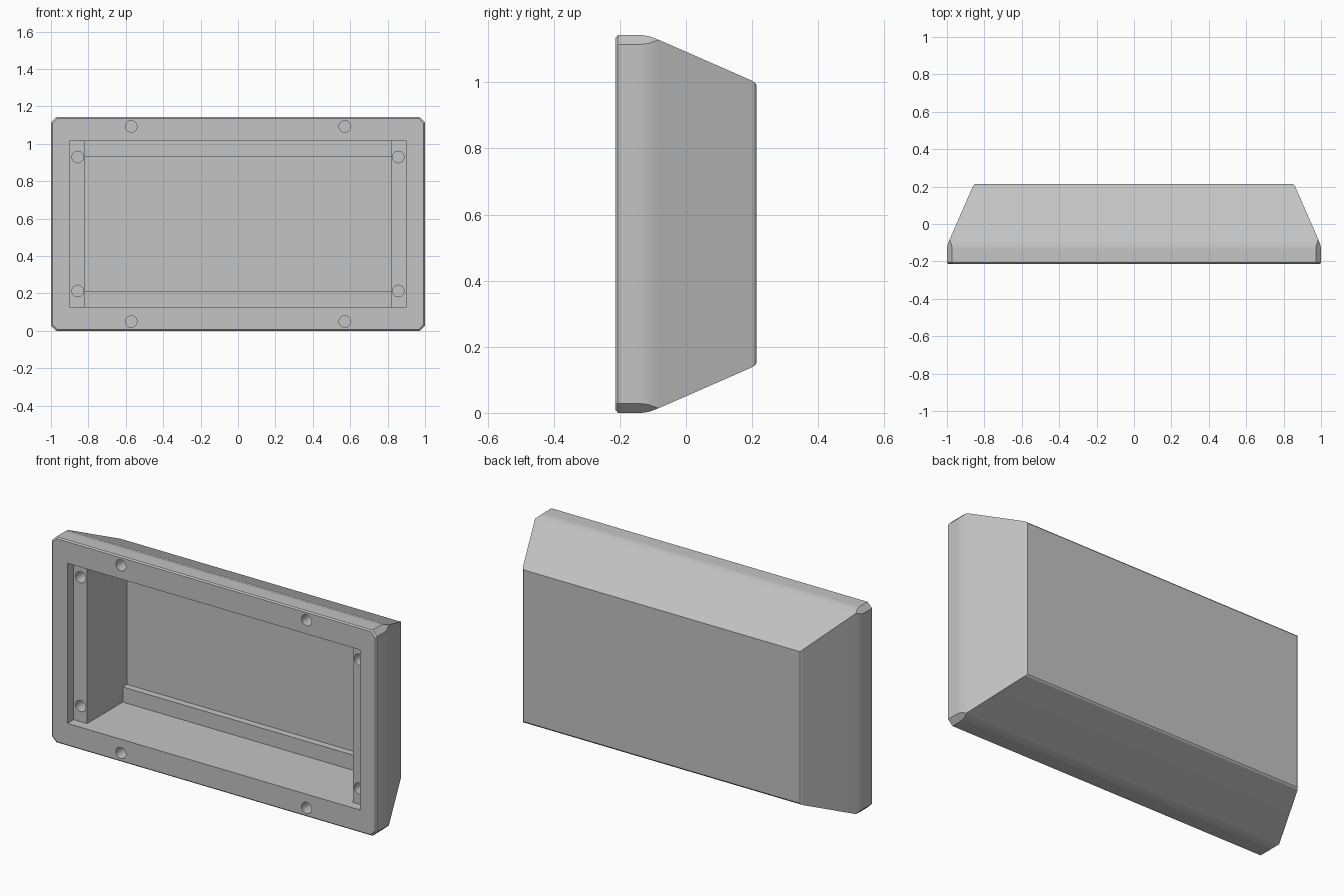
import bpy, bmesh, math
from mathutils import Matrix

if "Cube" in bpy.data.objects:
    bpy.data.objects.remove(bpy.data.objects["Cube"], do_unlink=True)

HALF_W, HALF_H, CHAMFER = 1.0, 0.5715, 0.028

grey = bpy.data.materials.new("plain grey")
grey.use_nodes = True
grey.diffuse_color = (0.55, 0.55, 0.55, 1)
grey.node_tree.nodes["Principled BSDF"].inputs["Base Color"].default_value = (0.55, 0.55, 0.55, 1)


def to_object(bm, name):
    bmesh.ops.recalc_face_normals(bm, faces=bm.faces)
    mesh = bpy.data.meshes.new(name)
    bm.to_mesh(mesh)
    bm.free()
    mesh.materials.append(grey)
    obj = bpy.data.objects.new(name, mesh)
    bpy.context.collection.objects.link(obj)
    return obj


def ring(bm, y, inset, chamfer):
    """Rectangle with cut corners at depth y."""
    w, h, c = HALF_W - inset, HALF_H - inset, chamfer
    pts = [(w, h - c), (w - c, h), (c - w, h), (-w, h - c),
           (-w, c - h), (c - w, -h), (w - c, -h), (w, c - h)]
    return [bm.verts.new((x, y, z + HALF_H)) for x, z in pts]


def cut(body, bm, name):
    cutter = to_object(bm, name)
    cutter.hide_render = True
    mod = body.modifiers.new(name, 'BOOLEAN')
    mod.operation, mod.solver, mod.object = 'DIFFERENCE', 'EXACT', cutter
    bpy.context.view_layer.objects.active = body
    bpy.ops.object.modifier_apply(modifier=mod.name)
    bpy.data.objects.remove(cutter, do_unlink=True)


def cut_box(body, half_w, half_h, y0, y1, name):
    bm = bmesh.new()
    scale = Matrix.Diagonal((2 * half_w, y1 - y0, 2 * half_h, 1))
    place = Matrix.Translation((0, (y0 + y1) / 2, HALF_H))
    bmesh.ops.create_cube(bm, size=1, matrix=place @ scale)
    cut(body, bm, name)


def cut_holes(body, x, z, y0, y1, name):
    """Four round blind holes, mirrored about the centre."""
    bm = bmesh.new()
    for sx in (-1, 1):
        for sz in (-1, 1):
            place = Matrix.Translation((sx * x, (y0 + y1) / 2, HALF_H + sz * z))
            bmesh.ops.create_cone(bm, cap_ends=True, segments=32, radius1=0.031, radius2=0.031,
                                  depth=y1 - y0, matrix=place @ Matrix.Rotation(math.pi / 2, 4, 'X'))
    cut(body, bm, name)


# Outer shell: straight rim, soft bend, tapered back (depth, inset)
profile = [(-0.213, 0.007), (-0.206, 0), (-0.135, 0), (-0.113, 0.003),
           (-0.083, 0.014), (0.2, 0.138), (0.208, 0.143), (0.213, 0.15)]
bm = bmesh.new()
rings = []
for i, (y, inset) in enumerate(profile):
    chamfer = CHAMFER if i == 0 else max(CHAMFER - 2 * inset, 0)
    rings.append(ring(bm, y, inset, chamfer))
for a, b in zip(rings, rings[1:]):
    for k in range(8):
        n = (k + 1) % 8
        bm.faces.new((a[k], a[n], b[n], b[k]))
bm.faces.new(rings[0])
bm.faces.new(rings[-1])
bmesh.ops.remove_doubles(bm, verts=bm.verts, dist=0.0005)
housing = to_object(bm, "housing")

# Stepped cavity: opening, space between side ledges, recess between back ledges
cut_box(housing, 0.9, 0.445, -0.3, -0.158, "opening_cutter")
cut_box(housing, 0.817, 0.445, -0.25, 0.155, "cavity_cutter")
cut_box(housing, 0.817, 0.361, -0.2, 0.193, "recess_cutter")

# Screw holes in the rim and in the side ledges
cut_holes(housing, 0.571, 0.5215, -0.3, -0.12, "rim_hole_cutter")
cut_holes(housing, 0.857, 0.358, -0.2, -0.06, "ledge_hole_cutter")

# Smooth the soft bend and holes, keep the edges crisp
for o in bpy.context.selected_objects:
    o.select_set(False)
housing.select_set(True)
bpy.context.view_layer.objects.active = housing
bpy.ops.object.shade_smooth_by_angle(angle=math.radians(22))
weighted = housing.modifiers.new("weighted_normals", 'WEIGHTED_NORMAL')
weighted.keep_sharp = True
